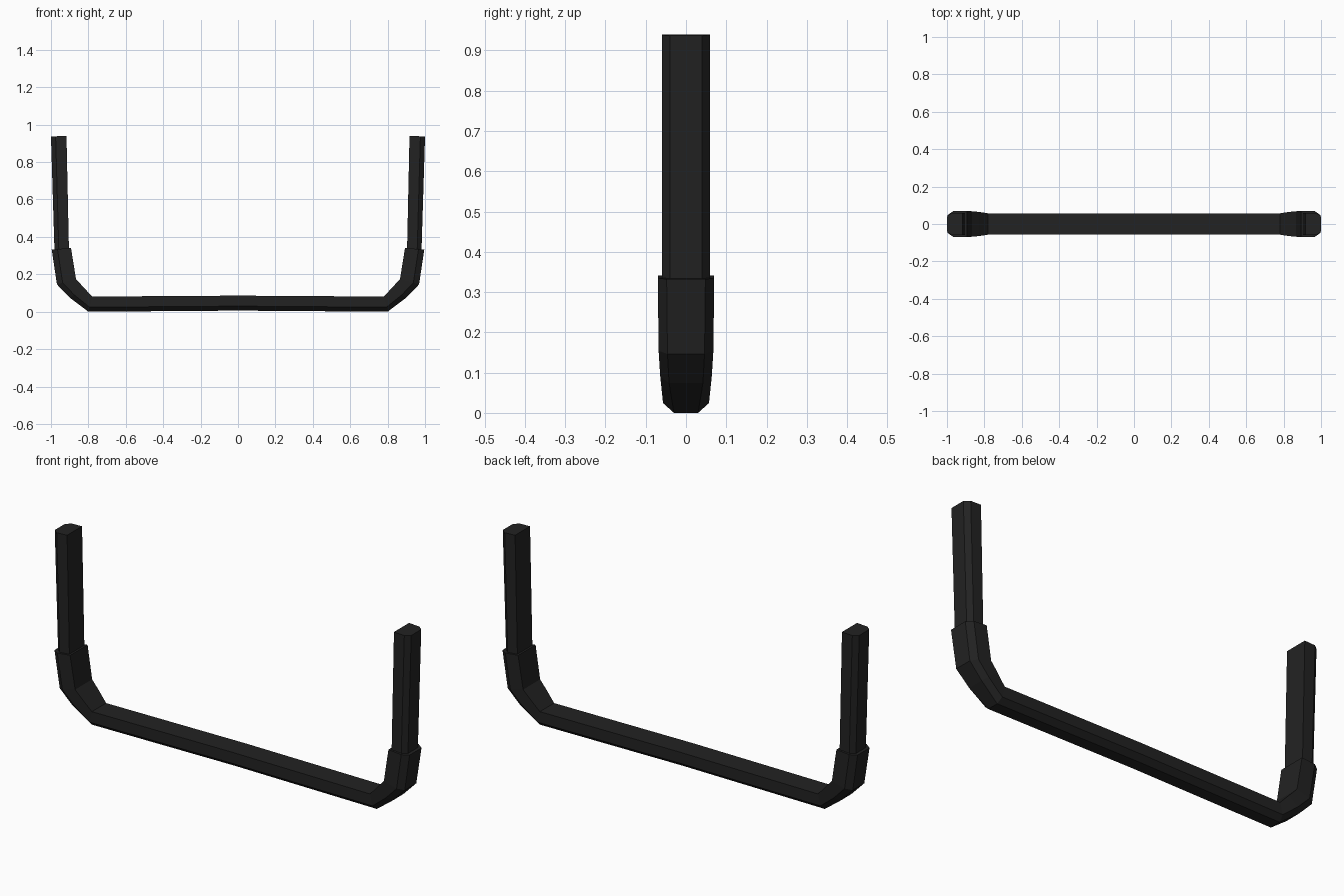
import bpy, bmesh

if "Cube" in bpy.data.objects:
    bpy.data.objects.remove(bpy.data.objects["Cube"])

black = bpy.data.materials.new("matte black")
black.diffuse_color = (0.016, 0.016, 0.016, 1)
black.use_nodes = True
black.node_tree.nodes["Principled BSDF"].inputs["Base Color"].default_value = black.diffuse_color


def loft(name, sections):
    """Each section: outer (x,z), inner (x,z), flat half width, full half width.
    Six-sided profile, chamfered on the outer side only."""
    bm = bmesh.new()
    rings = []
    for (ox, oz), (ix, iz), flat, wide in sections:
        c = 0.3
        cx, cz = ox + (ix - ox) * c, oz + (iz - oz) * c
        pts = [(ox, -flat, oz), (ox, flat, oz), (cx, wide, cz),
               (ix, wide, iz), (ix, -wide, iz), (cx, -wide, cz)]
        rings.append([bm.verts.new(p) for p in pts])
    for a, b in zip(rings, rings[1:]):
        for i in range(6):
            j = (i + 1) % 6
            bm.faces.new((a[i], a[j], b[j], b[i]))
    bm.faces.new(rings[0])
    bm.faces.new(rings[-1])
    bmesh.ops.recalc_face_normals(bm, faces=bm.faces)
    mesh = bpy.data.meshes.new(name)
    bm.to_mesh(mesh)
    bm.free()
    mesh.materials.append(black)
    ob = bpy.data.objects.new(name, mesh)
    bpy.context.collection.objects.link(ob)
    return ob


# slightly bowed crossbar
loft("crossbar", [
    ((-0.80, 0.0), (-0.78, 0.081), 0.030, 0.057),
    ((0.0, 0.006), (0.0, 0.086), 0.030, 0.057),
    ((0.80, 0.0), (0.78, 0.081), 0.030, 0.057)])

for side, s in (("left", -1), ("right", 1)):
    # bent corner sleeve
    elbow = [((0.80, 0.0), (0.78, 0.081), 0.030, 0.057),
             ((0.898, 0.074), (0.825, 0.130), 0.042, 0.064),
             ((0.968, 0.146), (0.866, 0.174), 0.046, 0.068),
             ((0.996, 0.332), (0.893, 0.341), 0.048, 0.070)]
    # upright post, set into the sleeve
    post = [((0.980, 0.29), (0.903, 0.29), 0.040, 0.060),
            ((1.0, 0.937), (0.917, 0.940), 0.040, 0.060)]
    for part, secs in (("corner_sleeve", elbow), ("post", post)):
        loft(f"{side}_{part}", [((s * o[0], o[1]), (s * i[0], i[1]), f, w)
                                for o, i, f, w in secs])
